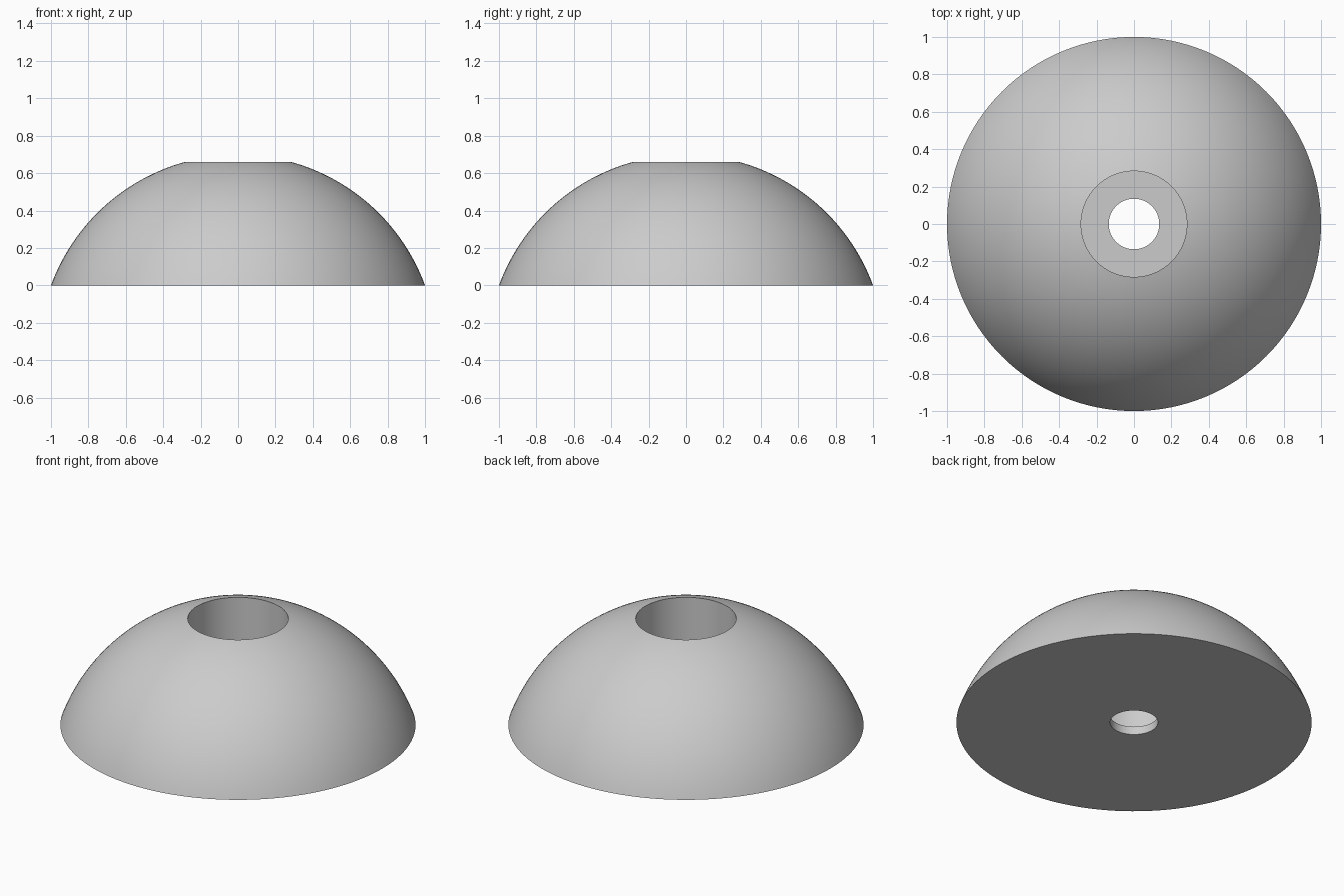
import bpy
import bmesh
import math

if "Cube" in bpy.data.objects:
    bpy.data.objects.remove(bpy.data.objects["Cube"], do_unlink=True)

SEGMENTS = 128       # sides around the axis
ARC_STEPS = 32       # rings along the dome
BASE_R, BORE_R, HOLE_R = 1.0, 0.283, 0.135
HEIGHT, FLOOR = 0.66, 0.05

# Plain grey material
grey = bpy.data.materials.new("light_grey")
grey.use_nodes = True
colour = (0.6, 0.6, 0.6, 1.0)
grey.diffuse_color = colour
grey.node_tree.nodes["Principled BSDF"].inputs["Base Color"].default_value = colour

# Sphere through the base edge and the bore edge, centred below the base
centre_z = (BORE_R**2 + HEIGHT**2 - BASE_R**2) / (2 * HEIGHT)
radius = math.hypot(BASE_R, centre_z)
start = math.atan2(-centre_z, BASE_R)
end = math.atan2(HEIGHT - centre_z, BORE_R)

# Cross-section: dome arc, counterbore wall, floor, through hole
profile = []
for i in range(ARC_STEPS + 1):
    a = start + (end - start) * i / ARC_STEPS
    profile.append((radius * math.cos(a), centre_z + radius * math.sin(a)))
profile += [(BORE_R, FLOOR), (HOLE_R, FLOOR), (HOLE_R, 0.0)]

# Revolve the closed cross-section into a solid
bm = bmesh.new()
verts = [bm.verts.new((r, 0.0, z)) for r, z in profile]
edges = [bm.edges.new((v, verts[(i + 1) % len(verts)])) for i, v in enumerate(verts)]
bmesh.ops.spin(bm, geom=verts + edges, cent=(0, 0, 0), axis=(0, 0, 1),
               angle=math.tau, steps=SEGMENTS, use_merge=True)
bmesh.ops.remove_doubles(bm, verts=bm.verts, dist=0.0001)
bmesh.ops.recalc_face_normals(bm, faces=bm.faces)

mesh = bpy.data.meshes.new("bored_dome")
bm.to_mesh(mesh)
bm.free()
mesh.materials.append(grey)
dome = bpy.data.objects.new("bored_dome", mesh)
bpy.context.collection.objects.link(dome)

# Smooth curved walls, crisp rims
bpy.ops.object.select_all(action="DESELECT")
dome.select_set(True)
bpy.context.view_layer.objects.active = dome
bpy.ops.object.shade_smooth_by_angle(angle=math.radians(30))
